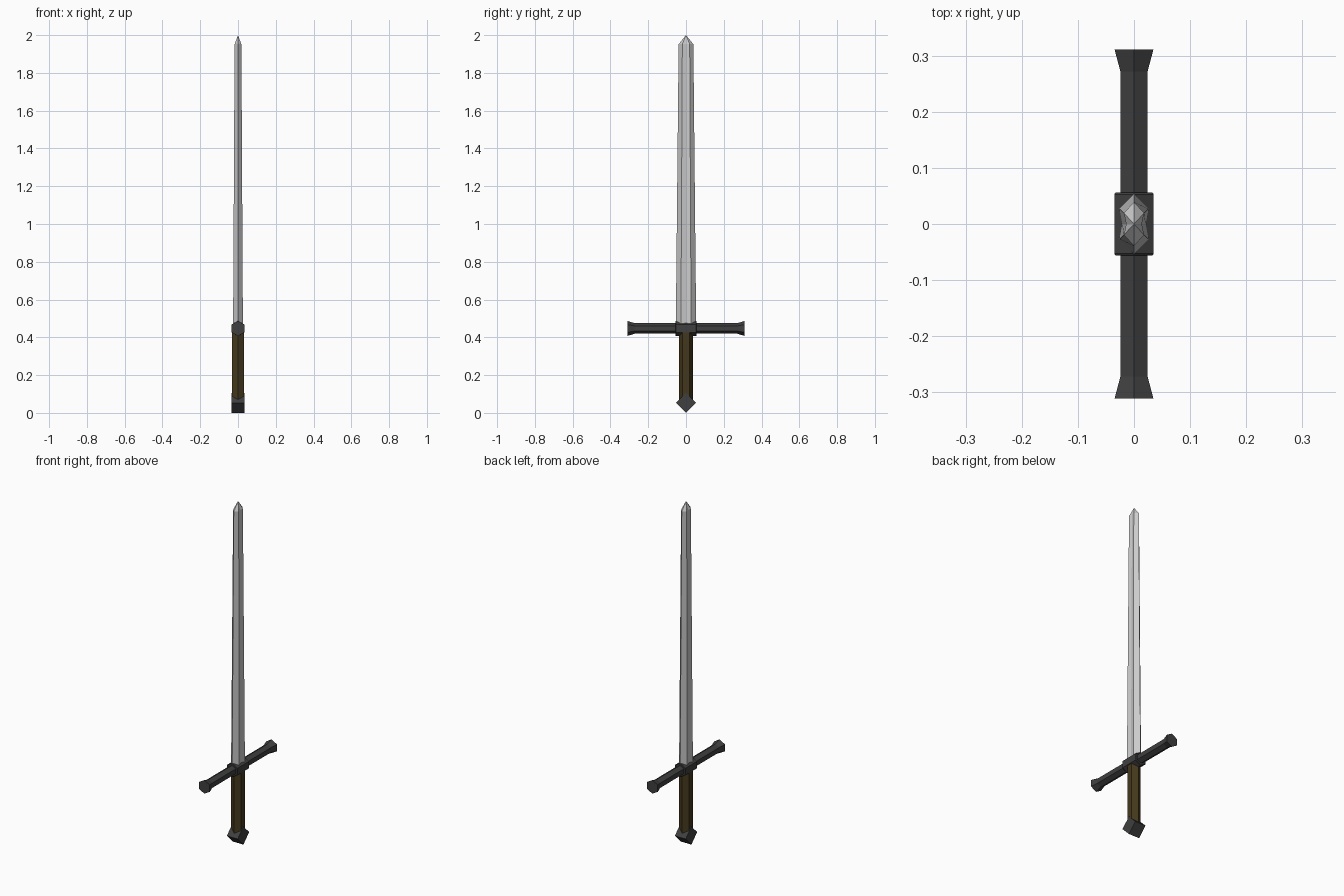
import bpy
import bmesh
from math import sin, cos, pi
from mathutils import Vector

if "Cube" in bpy.data.objects:
    bpy.data.objects.remove(bpy.data.objects["Cube"])


def material(name, rgb):
    m = bpy.data.materials.new(name)
    m.diffuse_color = (*rgb, 1)
    m.use_nodes = True
    m.node_tree.nodes["Principled BSDF"].inputs["Base Color"].default_value = m.diffuse_color
    return m


IRON = material("dark_iron", (0.05, 0.05, 0.05))
LEATHER = material("brown_leather", (0.06, 0.04, 0.012))


def ngon(n, radius, turn=0.0):
    return [(radius * cos(turn + 2 * pi * i / n), radius * sin(turn + 2 * pi * i / n))
            for i in range(n)]


def loft(name, rings, mat=None, tip=None):
    """Skin a list of equal-sized rings; close with caps or a point."""
    bm = bmesh.new()
    loops = [[bm.verts.new(p) for p in ring] for ring in rings]
    n = len(loops[0])
    for a, b in zip(loops, loops[1:]):
        for i in range(n):
            j = (i + 1) % n
            bm.faces.new((a[i], a[j], b[j], b[i]))
    bm.faces.new(loops[0][::-1])
    if tip:
        t = bm.verts.new(tip)
        for i in range(n):
            bm.faces.new((loops[-1][i], loops[-1][(i + 1) % n], t))
    else:
        bm.faces.new(loops[-1])
    bmesh.ops.recalc_face_normals(bm, faces=bm.faces)
    me = bpy.data.meshes.new(name)
    bm.to_mesh(me)
    bm.free()
    ob = bpy.data.objects.new(name, me)
    bpy.context.collection.objects.link(ob)
    if mat:
        me.materials.append(mat)
    return ob


def along_y(name, stations, sides, turn, z, mat):
    """Prism along y from (y, radius) stations."""
    return loft(name, [[Vector((u, y, z + v)) for u, v in ngon(sides, r, turn)]
                       for y, r in stations], mat)


# Blade: flattened hexagon with a shallow groove on each broad side
def blade_ring(z, hy, hx, groove):
    pts = [(0, -hy), (hx, -hy * 0.5), (groove, 0), (hx, hy * 0.5),
           (0, hy), (-hx, hy * 0.5), (-groove, 0), (-hx, -hy * 0.5)]
    return [(x, y, z) for x, y in pts]


loft("blade", [blade_ring(0.45, 0.054, 0.026, 0.021),
               blade_ring(1.952, 0.039, 0.018, 0.014)], tip=(0, 0, 2.0))

# Crossguard bar with flared ends
GUARD_Z = 0.447
along_y("crossguard", [(-0.311, 0.04), (-0.272, 0.028), (0.272, 0.028), (0.311, 0.04)],
        6, pi / 2, GUARD_Z, IRON)

# Centre block of the guard, edges lightly chamfered
along_y("guard_block", [(-0.056, 0.038), (-0.053, 0.0405), (0.053, 0.0405), (0.056, 0.038)],
        6, pi / 2, GUARD_Z, IRON)

# Hexagonal grip
loft("grip", [[(x, y, z) for x, y in ngon(6, 0.036, pi / 2)] for z in (0.06, 0.43)], LEATHER)

# Diamond pommel
loft("pommel", [[(x, u, 0.053 + v) for u, v in ngon(4, 0.053)] for x in (-0.035, 0.035)], IRON)
